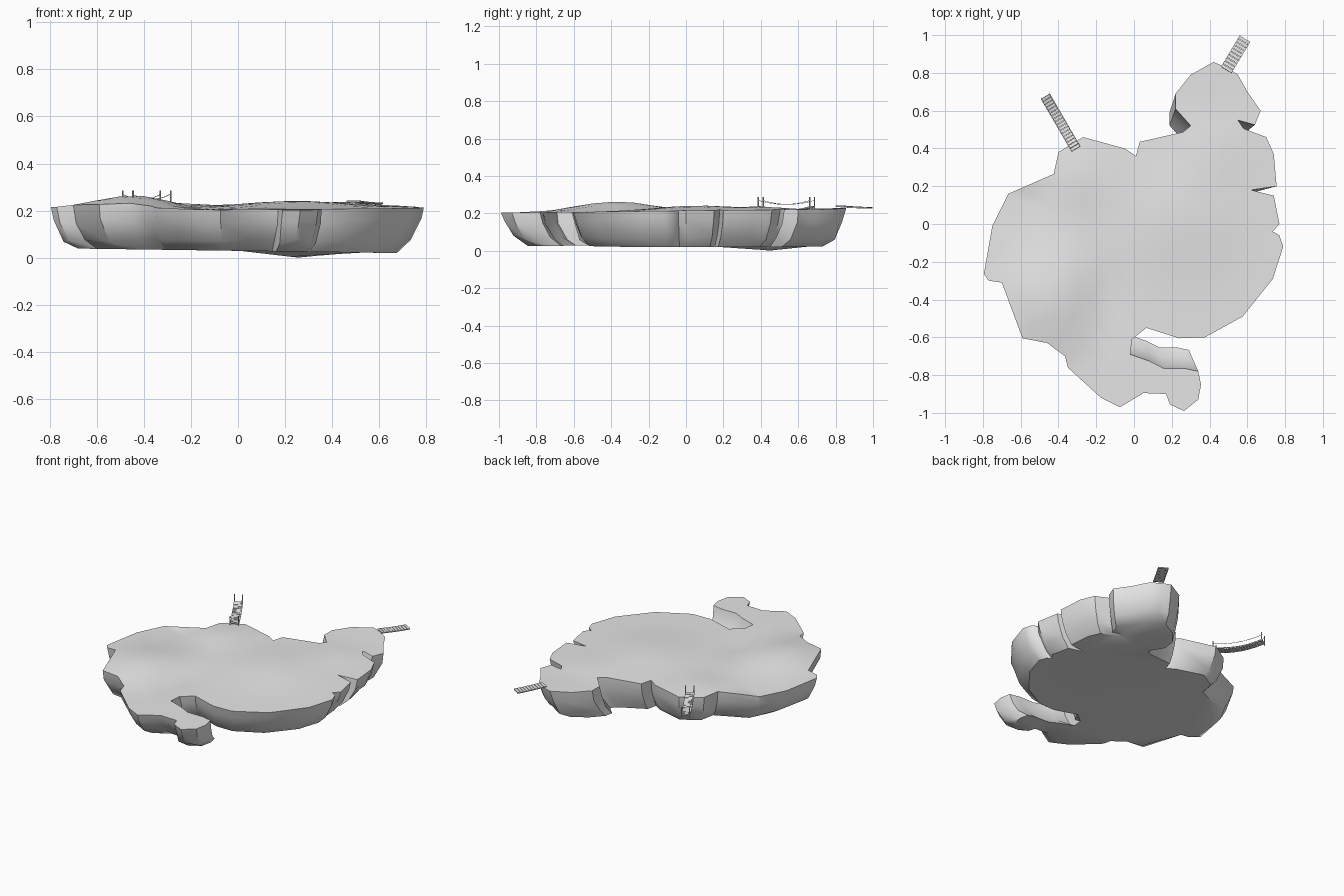
import bpy, bmesh, math, random
from mathutils import Vector, Matrix
from mathutils.geometry import delaunay_2d_cdt

if "Cube" in bpy.data.objects:
    bpy.data.objects.remove(bpy.data.objects["Cube"])

random.seed(4)
grey = bpy.data.materials.new("stone_grey")
grey.diffuse_color = (0.8, 0.8, 0.8, 1)
grey.use_nodes = True
grey.node_tree.nodes["Principled BSDF"].inputs["Base Color"].default_value = grey.diffuse_color

# coastline seen from above, clockwise from the northern tip
COAST = [(.42, .857), (.49, .83), (.55, .79), (.60, .70), (.67, .60), (.64, .525),
         (.55, .55), (.58, .505), (.70, .46), (.74, .37), (.755, .20), (.62, .18),
         (.74, .15), (.77, 0), (.735, -.04), (.77, -.06), (.79, -.12), (.735, -.29),
         (.575, -.49), (.375, -.60), (.24, -.605), (.065, -.55), (-.01, -.61),
         (-.02, -.69), (.08, -.725), (.16, -.765), (.27, -.765), (.34, -.78),
         (.355, -.85), (.34, -.93), (.265, -.99), (.19, -.955), (.17, -.90),
         (.05, -.895), (-.075, -.97), (-.175, -.92), (-.35, -.76), (-.365, -.70),
         (-.46, -.63), (-.59, -.605), (-.70, -.31), (-.77, -.30), (-.795, -.265),
         (-.75, -.01), (-.665, .16), (-.425, .265), (-.40, .38), (-.27, .46),
         (-.05, .40), (.01, .36), (.03, .435), (.26, .487), (.30, .52), (.22, .61),
         (.22, .69), (.30, .79)]
COAST = [Vector(p) for p in reversed(COAST)]
N = len(COAST)

# x, y, x spread, y spread, height of the gentle hills and valleys
HILLS = [(-.45, -.38, .22, .28, .055), (.25, .05, .3, .3, .028), (-.3, .25, .15, .15, .02),
         (-.17, -.42, .08, .2, -.02), (.45, .42, .15, .15, .015), (.4, .78, .12, .12, .01)]


def bump(x, y, cx, cy, sx, sy, h):
    return h * math.exp(-((x - cx) / sx) ** 2 - ((y - cy) / sy) ** 2)


def top_z(x, y):
    return .213 + .01 * y + sum(bump(x, y, *h) for h in HILLS)


def base_z(x, y):
    return .029 - .014 * x + bump(x, y, .25, .45, .12, .12, -.025)


def finish(name, bm, angle):
    me = bpy.data.meshes.new(name)
    bm.to_mesh(me)
    bm.free()
    me.materials.append(grey)
    if angle:
        me.shade_smooth()
        me.set_sharp_from_angle(angle=math.radians(angle))
    ob = bpy.data.objects.new(name, me)
    bpy.context.collection.objects.link(ob)
    return ob


def cap(bm, ring, inner, height):
    """Fill a concave ring, with extra inner points, as a height field."""
    pts = [Vector((v.co.x, v.co.y)) for v in ring] + inner
    vs, _, faces, *_ = delaunay_2d_cdt(pts, [], [list(range(N))], 1, 1e-5)
    made = [bm.verts.new((p.x, p.y, height(p.x, p.y))) for p in vs]
    for f in faces:
        bm.faces.new([made[i] for i in f])


# island: cliff rings drawn in towards the middle, then top and underside
bm = bmesh.new()
rings = [[bm.verts.new((p.x, p.y, top_z(p.x, p.y))) for p in COAST]]
for scale, z in ((.985, .155), (.925, .07)):
    ring = []
    for p in COAST:
        q = p * (scale + random.uniform(-.012, .008))
        ring.append(bm.verts.new((q.x, q.y, z + random.uniform(-.012, .012))))
    rings.append(ring)
rings.append([bm.verts.new((p.x * .855, p.y * .855, base_z(p.x * .855, p.y * .855)))
              for p in COAST])
for a, b in zip(rings, rings[1:]):
    for i in range(N):
        j = (i + 1) % N
        bm.faces.new((a[i], b[i], b[j], a[j]))
grid = []
for i in range(-8, 9):
    for j in range(-10, 10):
        q = Vector((i * .1 + random.uniform(-.025, .025), j * .1 + random.uniform(-.025, .025)))
        if min((q - p).length for p in COAST) > .05:
            grid.append(q)
cap(bm, rings[0], grid, top_z)
cap(bm, rings[-1], [], base_z)
bmesh.ops.remove_doubles(bm, verts=bm.verts, dist=1e-4)
bmesh.ops.delete(bm, geom=[v for v in bm.verts if not v.link_faces], context='VERTS')
bmesh.ops.recalc_face_normals(bm, faces=bm.faces)
finish("island", bm, 38)


# plank bridges: sagging planks on two side ropes, posts and hand ropes optional
def box(bm, centre, size, rot):
    m = Matrix.Translation(centre) @ rot @ Matrix.Diagonal((*size, 1))
    bmesh.ops.create_cube(bm, size=1, matrix=m)


def bridge(name, start, end, width, planks, sag, rail):
    a, b = Vector(start), Vector(end)
    run = b - a
    heading = math.atan2(run.y, run.x)
    side = Vector((-run.y, run.x, 0)).normalized()

    def at(t):
        return a + run * t - Vector((0, 0, sag * 4 * t * (1 - t)))

    bm = bmesh.new()
    for k in range(planks):
        p, q = at(k / planks), at((k + 1) / planks)
        d = q - p
        rot = Matrix.Rotation(heading, 4, 'Z') @ Matrix.Rotation(-math.atan2(d.z, d.xy.length), 4, 'Y')
        mid = (p + q) / 2
        box(bm, mid, (d.length * .86, width, .006), rot)
        for s in (-1, 1):
            off = side * s * width * .42
            box(bm, mid + off - Vector((0, 0, .003)), (d.length, .004, .004), rot)
            if rail:
                box(bm, mid + off + Vector((0, 0, .034)), (d.length, .002, .002), rot)
    if rail:
        for t in (0.01, .99):
            for s in (-1, 1):
                box(bm, at(t) + side * s * width * .46 + Vector((0, 0, .018)),
                    (.005, .005, .066), Matrix.Rotation(heading, 4, 'Z'))
    finish(name, bm, 0)


bridge("west_bridge", (-.307, .397, .236), (-.47, .677, .236), .056, 18, .022, True)
bridge("north_bridge", (.488, .815, .24), (.588, .982, .231), .066, 10, .002, False)
